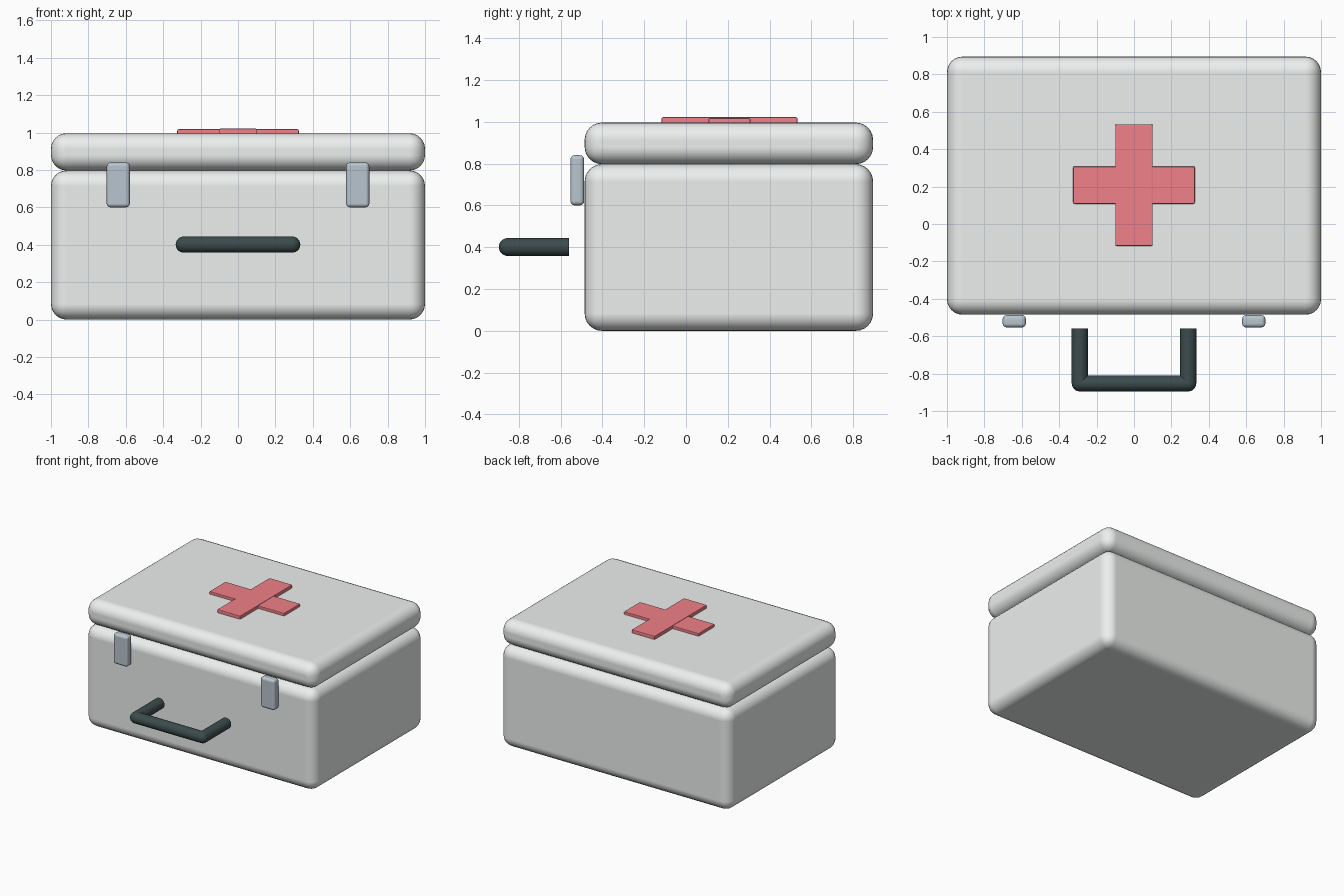
import bpy, math

if "Cube" in bpy.data.objects:
    bpy.data.objects.remove(bpy.data.objects["Cube"])


def material(name, rgb):
    m = bpy.data.materials.new(name)
    m.diffuse_color = (*rgb, 1)
    m.use_nodes = True
    m.node_tree.nodes["Principled BSDF"].inputs["Base Color"].default_value = m.diffuse_color
    return m


SHELL = material("pale_shell", (0.84, 0.87, 0.85))
RED = material("red", (0.87, 0.22, 0.25))
METAL = material("metal", (0.48, 0.56, 0.62))
DARK = material("dark_plastic", (0.045, 0.07, 0.073))


def finish(name, mat):
    ob = bpy.context.object
    ob.name = name
    ob.data.materials.append(mat)
    bpy.ops.object.shade_smooth_by_angle(angle=math.radians(40))
    return ob


def box(name, lo, hi, bevel, segments, mat):
    """Rounded box between two corners, with flat-shaded sides."""
    bpy.ops.mesh.primitive_cube_add(
        size=1, location=[(a + b) / 2 for a, b in zip(lo, hi)])
    ob = bpy.context.object
    ob.scale = [b - a for a, b in zip(lo, hi)]
    bpy.ops.object.transform_apply(location=False, rotation=False, scale=True)
    mod = ob.modifiers.new("bevel", 'BEVEL')
    mod.width, mod.segments = bevel, segments
    bpy.ops.object.modifier_apply(modifier=mod.name)
    finish(name, mat)
    weighted = ob.modifiers.new("weighted_normals", 'WEIGHTED_NORMAL')
    weighted.weight = 100
    weighted.keep_sharp = True
    return ob


def rod(name, loc, rot, length, radius, mat):
    bpy.ops.mesh.primitive_cylinder_add(
        vertices=32, radius=radius, depth=length, location=loc, rotation=rot)
    return finish(name, mat)


# case body and lid
FRONT, BACK = -0.485, 0.895
box("case_body", (-1, FRONT, 0), (1, BACK, 0.797), 0.083, 6, SHELL)
box("case_lid", (-1, FRONT, 0.797), (1, BACK, 0.996), 0.083, 6, SHELL)

# raised cross on the lid
CY = (FRONT + BACK) / 2 + 0.003
box("cross_bar_wide", (-0.325, CY - 0.1, 0.98), (0.325, CY + 0.1, 1.018), 0.007, 2, RED)
box("cross_bar_long", (-0.1, CY - 0.325, 0.98), (0.1, CY + 0.325, 1.022), 0.007, 2, RED)

# handle grip
R, HX, HY, HZ, ARM_END = 0.043, 0.29, -0.852, 0.401, -0.56
rod("handle_grip", (0, HY, HZ), (0, math.pi / 2, 0), 2 * HX, R, DARK)

for side, s in (("left", -1), ("right", 1)):
    # latches
    box(f"latch_{side}", (s * 0.64 - 0.062, -0.553, 0.6),
        (s * 0.64 + 0.062, -0.487, 0.84), 0.02, 3, METAL)
    # handle arms and rounded corners
    rod(f"handle_arm_{side}", (s * HX, (HY + ARM_END) / 2, HZ),
        (math.pi / 2, 0, 0), ARM_END - HY, R, DARK)
    bpy.ops.mesh.primitive_uv_sphere_add(
        segments=32, ring_count=16, radius=R, location=(s * HX, HY, HZ))
    finish(f"handle_corner_{side}", DARK)
